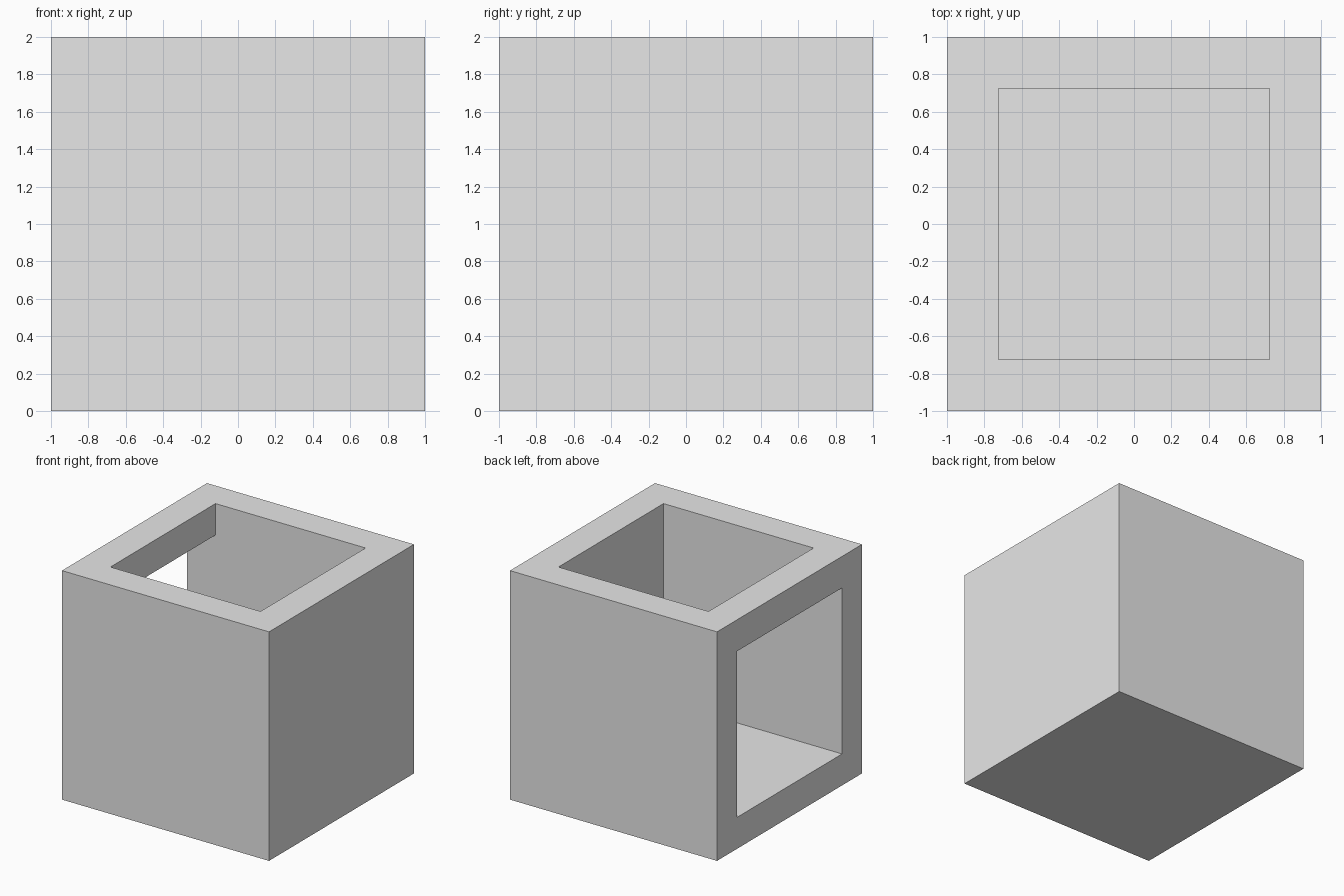
import bpy
import bmesh

default = bpy.data.objects.get("Cube")
if default:
    bpy.data.objects.remove(default, do_unlink=True)

HALF = 1.0      # outer half size
INNER = 0.725   # half size of the cavity and both openings

# Plain grey for the whole box
grey = bpy.data.materials.new("light_grey")
grey.use_nodes = True
colour = (0.8, 0.8, 0.8, 1.0)
grey.diffuse_color = colour
grey.node_tree.nodes["Principled BSDF"].inputs["Base Color"].default_value = colour


def grid_box(bm, cuts, solid):
    """Skin the solid cells of a 3D grid with quads, leaving openings free."""
    n = len(cuts) - 1
    verts = {}

    def vert(key):
        if key not in verts:
            verts[key] = bm.verts.new([cuts[i] for i in key])
        return verts[key]

    cells = {(i, j, k) for i in range(n) for j in range(n) for k in range(n)
             if solid(i, j, k)}
    for cell in cells:
        for axis in range(3):
            for side in (0, 1):
                neighbour = list(cell)
                neighbour[axis] += 2 * side - 1
                if tuple(neighbour) in cells:
                    continue
                u, v = (axis + 1) % 3, (axis + 2) % 3
                ring = []
                for du, dv in ((0, 0), (1, 0), (1, 1), (0, 1)):
                    key = list(cell)
                    key[axis] += side
                    key[u] += du
                    key[v] += dv
                    ring.append(vert(tuple(key)))
                bm.faces.new(ring if side else ring[::-1])


# The centre is hollow, and opens through the top and the -x wall
hollow = {(1, 1, 1), (1, 1, 2), (0, 1, 1)}
bm = bmesh.new()
grid_box(bm, (-HALF, -INNER, INNER, HALF), lambda *c: c not in hollow)

# Merge flat regions into clean faces and stand the box on the ground
bmesh.ops.dissolve_limit(bm, angle_limit=0.01, verts=bm.verts[:], edges=bm.edges[:])
bmesh.ops.translate(bm, vec=(0, 0, HALF), verts=bm.verts[:])

mesh = bpy.data.meshes.new("open_box")
bm.to_mesh(mesh)
bm.free()
mesh.materials.append(grey)
open_box = bpy.data.objects.new("open_box", mesh)
bpy.context.collection.objects.link(open_box)
